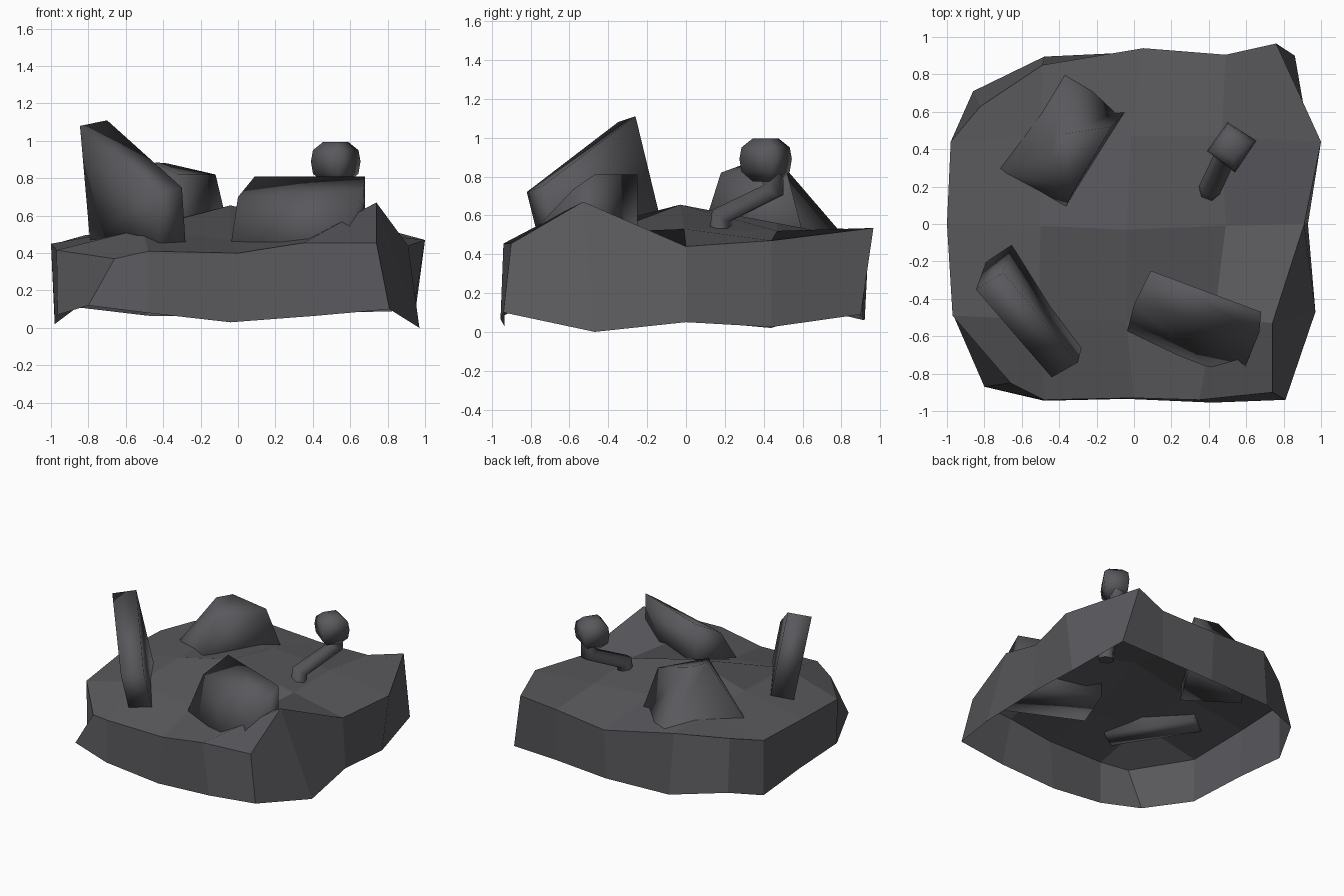
import bpy, bmesh, math

if "Cube" in bpy.data.objects:
    bpy.data.objects.remove(bpy.data.objects["Cube"])

stone = bpy.data.materials.new("dark_stone")
stone.diffuse_color = (0.1, 0.1, 0.11, 1)
stone.use_nodes = True
stone.node_tree.nodes["Principled BSDF"].inputs["Base Color"].default_value = stone.diffuse_color


def add_mesh(name, verts, faces, smooth=None, recalc=True):
    me = bpy.data.meshes.new(name)
    me.from_pydata(verts, [], faces)
    bm = bmesh.new()
    bm.from_mesh(me)
    if recalc:
        bmesh.ops.recalc_face_normals(bm, faces=bm.faces)
    bm.to_mesh(me)
    bm.free()
    ob = bpy.data.objects.new(name, me)
    bpy.context.collection.objects.link(ob)
    me.materials.append(stone)
    if smooth:
        bpy.ops.object.select_all(action='DESELECT')
        ob.select_set(True)
        bpy.context.view_layer.objects.active = ob
        bpy.ops.object.shade_smooth_by_angle(angle=math.radians(smooth))
    return ob


def loft(name, *rings, smooth=100):
    """Closed solid through matching rings of points."""
    n = len(rings[0])
    faces = [(k * n + i, k * n + (i + 1) % n, (k + 1) * n + (i + 1) % n, (k + 1) * n + i)
             for k in range(len(rings) - 1) for i in range(n)]
    last = n * (len(rings) - 1)
    faces += [tuple(range(n))[::-1], tuple(range(last, last + n))]
    return add_mesh(name, [p for r in rings for p in r], faces, smooth)


# Ground: uneven 4 x 4 grid, rows from front to back
rows = [
    [(-.66, -.85, .37), (-.48, -.94, .41), (0, -.93, .40), (.35, -.94, .455), (.74, -.90, .455)],
    [(-.97, -.49, .415), (-.51, -.51, .53), (-.04, -.52, .47), (.43, -.50, .51), (.74, -.53, .67)],
    [(-1, 0, .45), (-.50, -.01, .54), (-.04, -.03, .655), (.49, -.01, .53), (.91, 0, .44)],
    [(-.98, .44, .45), (-.50, .47, .54), (-.02, .47, .56), (.47, .47, .52), (1, .44, .47)],
    [(-.82, .63, .495), (-.49, .85, .53), (.05, .94, .446), (.49, .905, .475), (.76, .965, .535)],
]
# Lower edge of the skirt, counter-clockwise from the front left corner
skirt = [(-.80, -.87, .12), (-.48, -.945, .08), (-.04, -.935, .03), (.42, -.955, .065),
         (.81, -.94, .10), (.97, -.47, 0), (.93, 0, .05), (.94, .44, .025),
         (.86, .90, .09), (.49, .905, .08), (.05, .92, .06), (-.48, .895, .065),
         (-.86, .71, .11), (-.98, .44, .02), (-.98, 0, .06), (-.965, -.49, .07)]
verts = [p for r in rows for p in r] + skirt
faces = [(5 * j + i, 5 * j + i + 1, 5 * j + i + 6, 5 * j + i + 5)
         for j in range(4) for i in range(4)]
rim = [0, 1, 2, 3, 4, 9, 14, 19, 24, 23, 22, 21, 20, 15, 10, 5]
for k in range(16):
    m = (k + 1) % 16
    faces.append((rim[m], rim[k], 25 + k, 25 + m))
add_mesh("ground", verts, faces, recalc=False)

# Tall thin slab, front left
loft("slab_rock",
     [(-.65, -.10, .45), (-.70, -.26, 1.11), (-.30, -.74, .75), (-.28, -.66, .44)],
     [(-.79, -.20, .45), (-.845, -.35, 1.08), (-.44, -.82, .72), (-.42, -.75, .44)])

# Peaked rock, back left
loft("peaked_rock",
     [(-.38, .06, .44), (-.32, .18, .82), (-.44, .36, .885), (-.75, .29, .45)],
     [(-.03, .62, .44), (-.12, .52, .82), (-.38, .48, .88), (-.37, .85, .45)])

# Wedge rock with upright back, front right
loft("wedge_rock",
     [(.09, -.25, .43), (.09, -.25, .81), (0, -.43, .70), (-.04, -.59, .43)],
     [(.68, -.47, .43), (.68, -.47, .81), (.67, -.58, .735), (.55, -.87, .43)])

# Bent arm
cu = bpy.data.curves.new("arm", 'CURVE')
cu.dimensions = '3D'
cu.bevel_depth = .06
cu.bevel_resolution = 1
cu.use_fill_caps = True
sp = cu.splines.new('POLY')
path = [(.40, .17, .43), (.405, .185, .60), (.53, .45, .73), (.53, .44, .85)]
sp.points.add(len(path) - 1)
for pt, p in zip(sp.points, path):
    pt.co = (*p, 1)
arm = bpy.data.objects.new("bent_arm", cu)
bpy.context.collection.objects.link(arm)
cu.materials.append(stone)

# Rounded head: four-sided ball turned about z
cx, cy = .522, .41
corners = [(.39, .39), (.54, .275), (.655, .445), (.50, .545)]
loft("round_head", *[[(cx + (x - cx) * s, cy + (y - cy) * s, z) for x, y in corners]
                     for s, z in ((.5, .775), (.92, .825), (1, .89), (.92, .95), (.5, .995))])
